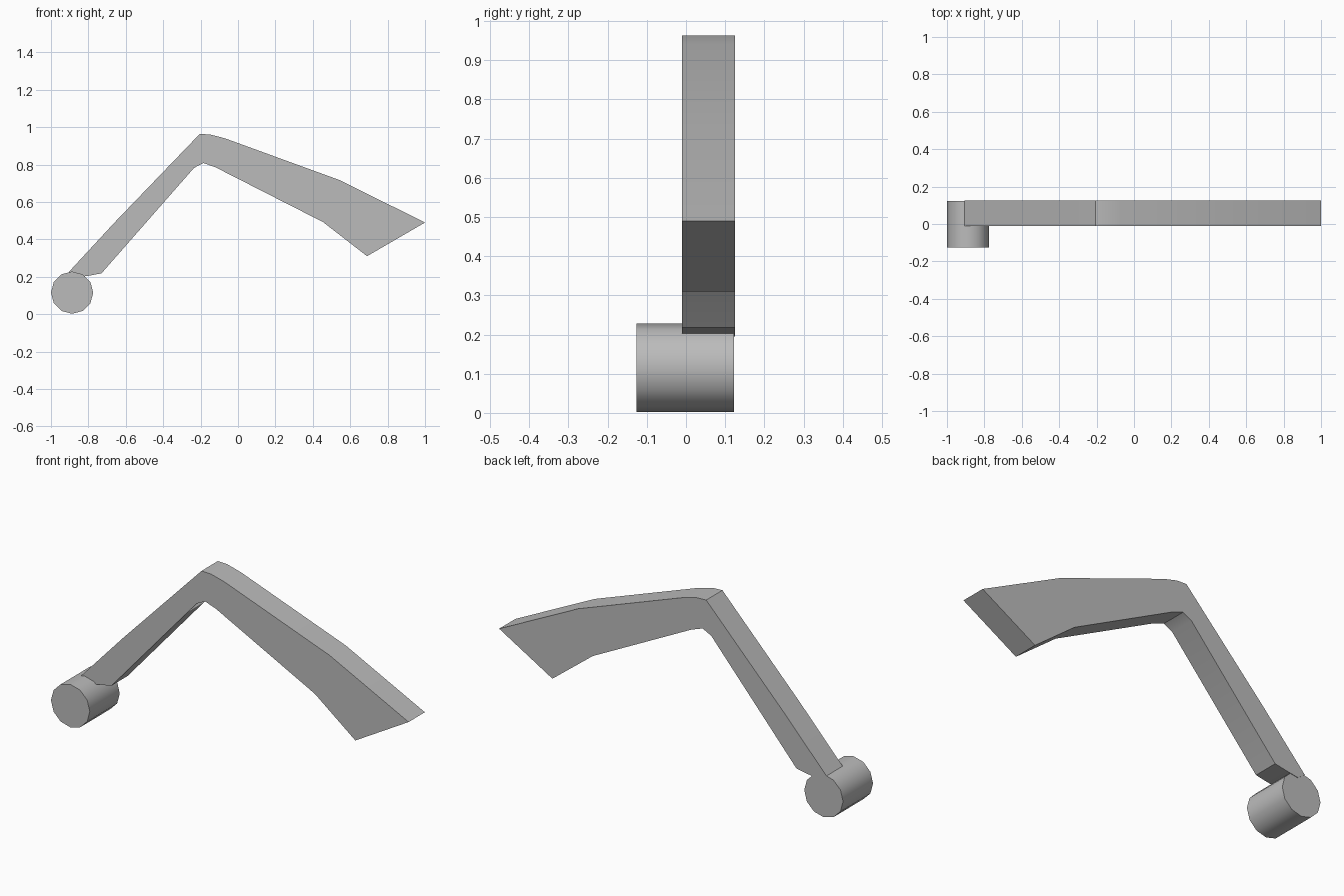
import bpy, bmesh, math
from mathutils import Matrix, Vector

cube = bpy.data.objects.get("Cube")
if cube:
    bpy.data.objects.remove(cube, do_unlink=True)

# Single grey material
grey = bpy.data.materials.new("plain_grey")
grey.use_nodes = True
colour = (0.5, 0.5, 0.5, 1)
grey.diffuse_color = colour
grey.node_tree.nodes["Principled BSDF"].inputs["Base Color"].default_value = colour


def finish(bm, name, angle):
    bmesh.ops.recalc_face_normals(bm, faces=bm.faces[:])
    mesh = bpy.data.meshes.new(name)
    bm.to_mesh(mesh)
    bm.free()
    mesh.materials.append(grey)
    obj = bpy.data.objects.new(name, mesh)
    bpy.context.collection.objects.link(obj)
    bpy.ops.object.select_all(action="DESELECT")
    obj.select_set(True)
    bpy.context.view_layer.objects.active = obj
    bpy.ops.object.shade_smooth_by_angle(angle=math.radians(angle))
    return obj


# Bent arm: side outline extruded through its thickness
outline = [
    (-0.905, 0.225), (-0.66, 0.49), (-0.205, 0.963), (-0.15, 0.961), (-0.07, 0.94),
    (0.54, 0.718), (1.0, 0.49), (0.69, 0.31), (0.455, 0.492),
    (-0.12, 0.785), (-0.185, 0.808), (-0.235, 0.782),
    (-0.73, 0.218), (-0.79, 0.207), (-0.865, 0.195),
]
FRONT, BACK = -0.01, 0.125
bm = bmesh.new()
face = bm.faces.new([bm.verts.new((x, FRONT, z)) for x, z in outline])
ext = bmesh.ops.extrude_face_region(bm, geom=[face])
moved = [v for v in ext["geom"] if isinstance(v, bmesh.types.BMVert)]
bmesh.ops.translate(bm, verts=moved, vec=Vector((0, BACK - FRONT, 0)))
finish(bm, "bent_arm", 30)

# Twelve-sided pivot barrel at the foot of the arm
bm = bmesh.new()
place = Matrix.Translation((-0.887, -0.002, 0.115)) @ Matrix.Rotation(math.pi / 2, 4, "X")
bmesh.ops.create_cone(bm, cap_ends=True, segments=12, radius1=0.113, radius2=0.113,
                      depth=0.249, matrix=place)
finish(bm, "pivot_barrel", 31)
